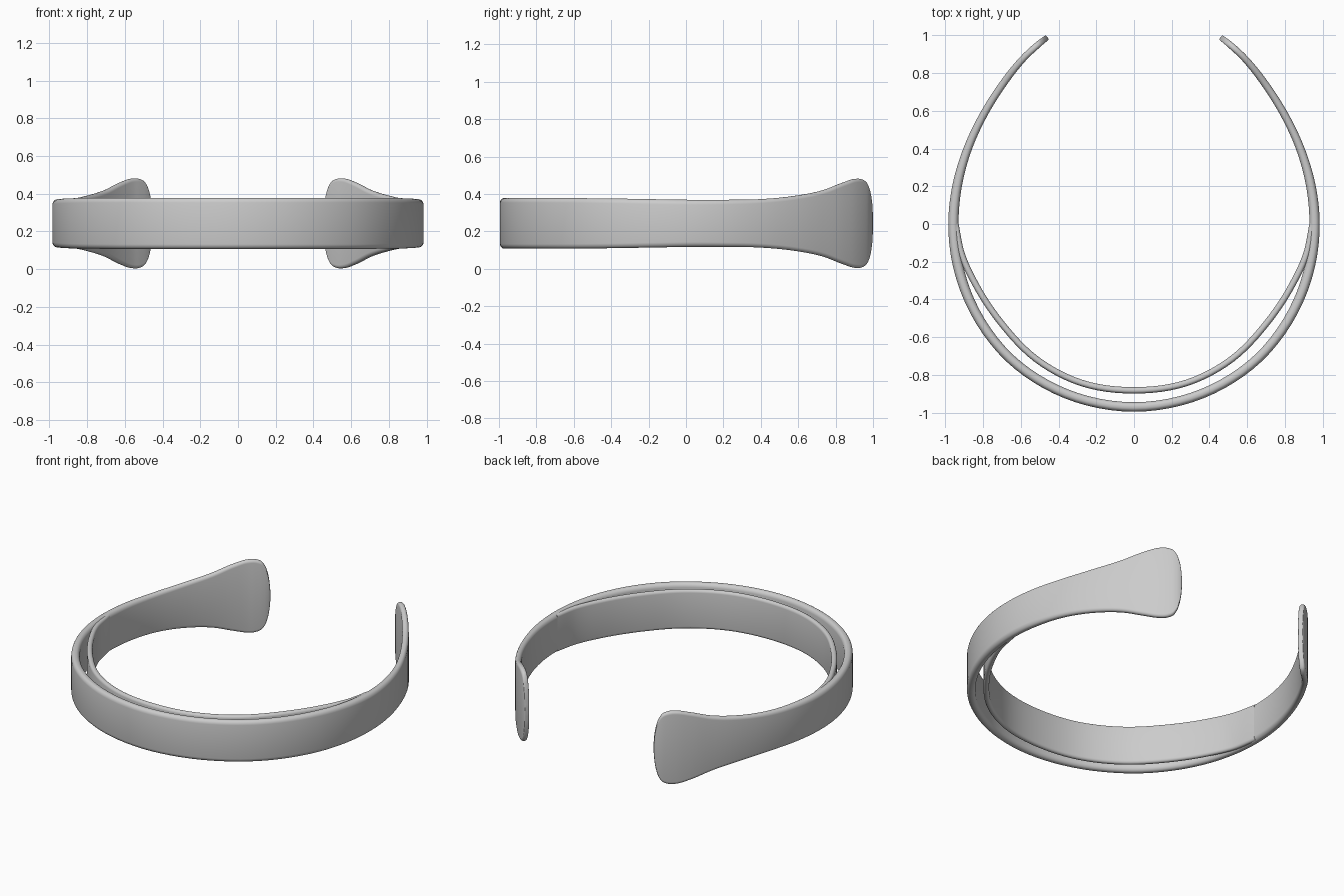
import bpy, bmesh, math
from mathutils import Vector

if "Cube" in bpy.data.objects:
    bpy.data.objects.remove(bpy.data.objects["Cube"])

Z_MID = 0.243


def spline(keys, steps):
    """Catmull-Rom through keys of any dimension."""
    pts = [Vector(k) for k in keys]
    out = []
    for i in range(len(pts) - 1):
        b, c = pts[i], pts[i + 1]
        a = pts[i - 1] if i else 2 * b - c
        d = pts[i + 2] if i + 2 < len(pts) else 2 * c - b
        # centripetal-style tangents from chord lengths
        l0, l1, l2 = [(q - p).length for p, q in ((a, b), (b, c), (c, d))]
        m0 = ((b - a) / l0 * l1 + (c - b) / l1 * l0) * (l1 / (l0 + l1))
        m1 = ((c - b) / l1 * l2 + (d - c) / l2 * l1) * (l1 / (l1 + l2))
        for s in range(steps):
            t = s / steps
            out.append(b * (2*t**3 - 3*t**2 + 1) + m0 * (t**3 - 2*t**2 + t)
                       + c * (3*t**2 - 2*t**3) + m1 * (t**3 - t**2))
    return out + [pts[-1]]


def section(t, h):
    """Rounded strip section: (across, up), half thickness t, half height h."""
    r = min(t * 0.85, h)
    pts = []
    for sx, sz, a0 in ((1, 1, 0), (-1, 1, 90), (-1, -1, 180), (1, -1, 270)):
        for k in range(6):
            a = math.radians(a0 + k * 18)
            pts.append((sx * (t - r) + r * math.cos(a), sz * (h - r) + r * math.sin(a)))
        if sx == sz:
            continue
    # slightly crowned faces
    return [(x * (1 - 0.2 * (z / h) ** 2), z) for x, z in pts]


def band(name, half_keys):
    """Sweep a strip along a path symmetric in x; keys are x, y, half height, half thickness."""
    mirrored = [(-x, y, h, t) for x, y, h, t in half_keys[:0:-1]]
    path = spline(mirrored + half_keys, 6)
    bm = bmesh.new()
    rings = []
    for i, p in enumerate(path):
        q0, q1 = path[max(i - 1, 0)], path[min(i + 1, len(path) - 1)]
        tan = Vector((q1[0] - q0[0], q1[1] - q0[1])).normalized()
        n = (tan.y, -tan.x)
        rings.append([bm.verts.new((p[0] + u * n[0], p[1] + u * n[1], Z_MID + v))
                      for u, v in section(max(p[3], 0.004), max(p[2], 0.004))])
    for a, b in zip(rings, rings[1:]):
        for j in range(len(a)):
            k = (j + 1) % len(a)
            bm.faces.new((a[j], a[k], b[k], b[j]))
    bm.faces.new(rings[0])
    bm.faces.new(rings[-1][::-1])
    bmesh.ops.recalc_face_normals(bm, faces=bm.faces)
    me = bpy.data.meshes.new(name)
    bm.to_mesh(me)
    bm.free()
    ob = bpy.data.objects.new(name, me)
    bpy.context.collection.objects.link(ob)
    bpy.ops.object.select_all(action='DESELECT')
    ob.select_set(True)
    bpy.context.view_layer.objects.active = ob
    bpy.ops.object.shade_smooth_by_angle(angle=math.radians(50))
    return ob


# open outer cuff with flared paddle ends
band("outer_cuff", [
    (0, -0.97, 0.135, 0.029), (0.36, -0.90, 0.135, 0.029),
    (0.66, -0.71, 0.135, 0.029), (0.87, -0.41, 0.133, 0.030),
    (0.943, -0.17, 0.129, 0.031), (0.957, 0.02, 0.126, 0.031),
    (0.938, 0.20, 0.126, 0.029), (0.885, 0.39, 0.129, 0.026),
    (0.80, 0.575, 0.146, 0.024), (0.70, 0.735, 0.178, 0.023),
    (0.62, 0.84, 0.218, 0.022), (0.565, 0.90, 0.237, 0.021),
    (0.53, 0.932, 0.237, 0.021), (0.50, 0.958, 0.221, 0.020),
    (0.485, 0.970, 0.195, 0.019), (0.472, 0.980, 0.150, 0.018),
    (0.464, 0.986, 0.10, 0.017), (0.459, 0.990, 0.03, 0.013)])

# thinner inner band across the front, merging into the cuff at the sides
band("inner_band", [
    (0, -0.882, 0.127, 0.020), (0.28, -0.842, 0.127, 0.020),
    (0.52, -0.715, 0.127, 0.020), (0.70, -0.53, 0.127, 0.020),
    (0.84, -0.32, 0.126, 0.020), (0.915, -0.155, 0.125, 0.020),
    (0.945, 0.0, 0.122, 0.018)])
